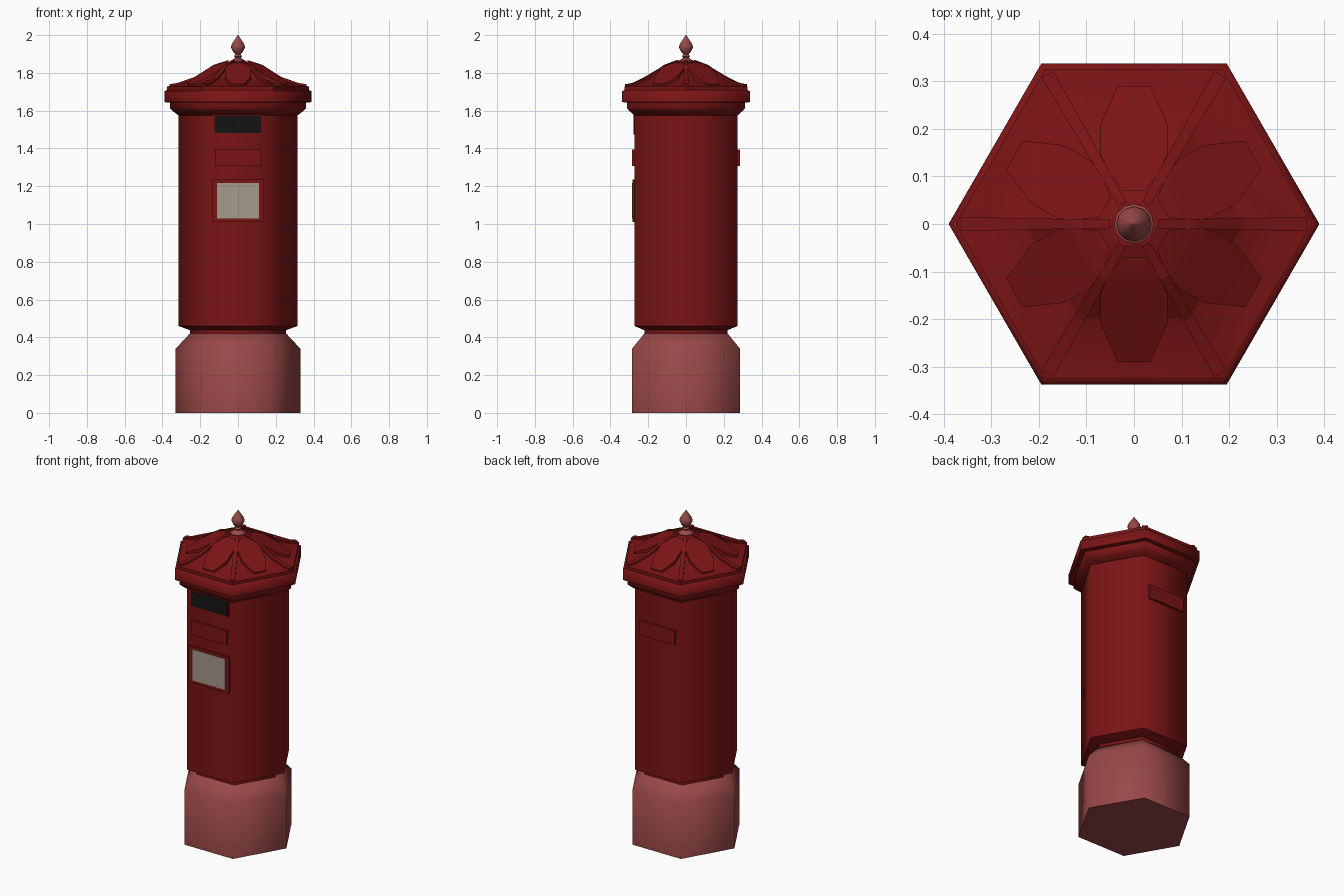
import bpy
import bmesh
from math import cos, sin, pi, radians
from mathutils import Matrix

if "Cube" in bpy.data.objects:
    bpy.data.objects.remove(bpy.data.objects["Cube"])


def material(name, colour):
    m = bpy.data.materials.new(name)
    m.use_nodes = True
    m.diffuse_color = (*colour, 1)
    bsdf = m.node_tree.nodes["Principled BSDF"]
    bsdf.inputs["Base Color"].default_value = (*colour, 1)
    bsdf.inputs["Roughness"].default_value = 0.7
    return m


RED = material("deep red paint", (0.2, 0.007, 0.007))
PINK = material("dusty pink paint", (0.32, 0.065, 0.065))
BLACK = material("slot black", (0.007, 0.007, 0.007))
PAPER = material("notice grey", (0.38, 0.32, 0.26))


def finish(name, bm, mat, angle):
    bmesh.ops.recalc_face_normals(bm, faces=bm.faces)
    mesh = bpy.data.meshes.new(name)
    bm.to_mesh(mesh)
    bm.free()
    mesh.materials.append(mat)
    ob = bpy.data.objects.new(name, mesh)
    bpy.context.collection.objects.link(ob)
    if angle:
        bpy.ops.object.select_all(action="DESELECT")
        ob.select_set(True)
        bpy.context.view_layer.objects.active = ob
        bpy.ops.object.shade_smooth_by_angle(angle=radians(angle))
    return ob


def turned(name, profile, sides, mat, angle):
    """Sweep a (radius, height) profile round z, with capped ends."""
    bm = bmesh.new()
    rings = [[bm.verts.new((r * cos(2 * pi * i / sides), r * sin(2 * pi * i / sides), z))
              for i in range(sides)] for r, z in profile]
    for a, b in zip(rings, rings[1:]):
        for i in range(sides):
            j = (i + 1) % sides
            bm.faces.new((a[i], a[j], b[j], b[i]))
    bm.faces.new(rings[0])
    bm.faces.new(rings[-1])
    return finish(name, bm, mat, angle)


def plate(name, half_width, z0, z1, y0, y1, mat):
    bm = bmesh.new()
    bmesh.ops.create_cube(bm, size=1)
    bmesh.ops.scale(bm, vec=(2 * half_width, abs(y1 - y0), z1 - z0), verts=bm.verts)
    bmesh.ops.translate(bm, vec=(0, (y0 + y1) / 2, (z0 + z1) / 2), verts=bm.verts)
    return finish(name, bm, mat, 0)


def around_roof(bm, offset):
    """Copy one piece to the six sides of the roof."""
    source = bm.verts[:] + bm.edges[:] + bm.faces[:]
    for i in range(1, 6):
        copy = bmesh.ops.duplicate(bm, geom=source)["geom"]
        bmesh.ops.rotate(bm, cent=(0, 0, 0), matrix=Matrix.Rotation(i * pi / 3, 3, "Z"),
                         verts=[v for v in copy if isinstance(v, bmesh.types.BMVert)])
    bmesh.ops.rotate(bm, cent=(0, 0, 0), matrix=Matrix.Rotation(offset, 3, "Z"), verts=bm.verts)


# Hexagonal plinth, neck, body and cornice
turned("plinth", [(0.33, 0), (0.33, 0.34), (0.255, 0.42)], 6, PINK, 65)
turned("neck", [(0.255, 0.41), (0.255, 0.445)], 6, RED, 65)
turned("body", [(0.255, 0.438), (0.315, 0.46), (0.315, 1.59)], 6, RED, 65)
turned("cornice", [(0.315, 1.575), (0.348, 1.6), (0.36, 1.612), (0.36, 1.65)], 6, RED, 65)
turned("eave", [(0.36, 1.643), (0.39, 1.645), (0.39, 1.703), (0.375, 1.71)], 6, RED, 65)

# Ogee roof
roof = [(0.375, 1.728), (0.32, 1.737), (0.23, 1.768), (0.13, 1.832), (0.05, 1.858)]
turned("roof", [(0.375, 1.7)] + roof, 6, RED, 12)

# Ribs along the six hips
bm = bmesh.new()
rings = []
for r, z in [(0.363, 1.73)] + roof[1:]:
    w = 0.008 + 0.018 * r
    rings.append([bm.verts.new((r, y, h)) for y, h in
                  ((-w, z - 0.02), (-w, z + 0.01), (w, z + 0.01), (w, z - 0.02))])
for a, b in zip(rings, rings[1:]):
    for i in range(4):
        j = (i + 1) % 4
        bm.faces.new((a[i], a[j], b[j], b[i]))
bm.faces.new(rings[0])
bm.faces.new(rings[-1])
around_roof(bm, 0)
finish("roof_ribs", bm, RED, 12)

# Petal panels on the six roof slopes
bm = bmesh.new()
rows = [(0.07, 0.024, 1.856), (0.105, 0.05, 1.844), (0.145, 0.07, 1.823),
        (0.21, 0.07, 1.784), (0.29, 0.035, 1.742)]
pairs = [[bm.verts.new((d, s * w, z)) for s in (-1, 1)] for d, w, z in rows]
for a, b in zip(pairs, pairs[1:]):
    bm.faces.new((a[0], b[0], b[1], a[1]))
skirt = bmesh.ops.extrude_face_region(bm, geom=bm.faces[:], use_keep_orig=True)["geom"]
bmesh.ops.translate(bm, vec=(0, 0, -0.025),
                    verts=[v for v in skirt if isinstance(v, bmesh.types.BMVert)])
around_roof(bm, pi / 6)
finish("roof_petals", bm, RED, 20)

# Finial
turned("finial", [(0.042, 1.845), (0.042, 1.862), (0.026, 1.872), (0.015, 1.88), (0.021, 1.888),
                  (0.014, 1.898), (0.028, 1.915), (0.037, 1.935), (0.034, 1.95),
                  (0.018, 1.975), (0.001, 2.0)], 12, PINK, 50)

# Letter slot with its surround
FRONT = -0.27
plate("slot_surround", 0.133, 1.474, 1.578, FRONT, -0.277, RED)
plate("letter_slot", 0.125, 1.482, 1.572, FRONT, -0.279, BLACK)

# Raised blank plates on the front and back
plate("front_plate", 0.122, 1.308, 1.395, FRONT, -0.286, RED)
plate("back_plate", 0.122, 1.308, 1.395, -FRONT, 0.286, RED)

# Notice in its frame
plate("notice_frame", 0.138, 1.01, 1.235, FRONT, -0.283, RED)
plate("notice", 0.112, 1.028, 1.218, -0.28, -0.285, PAPER)
